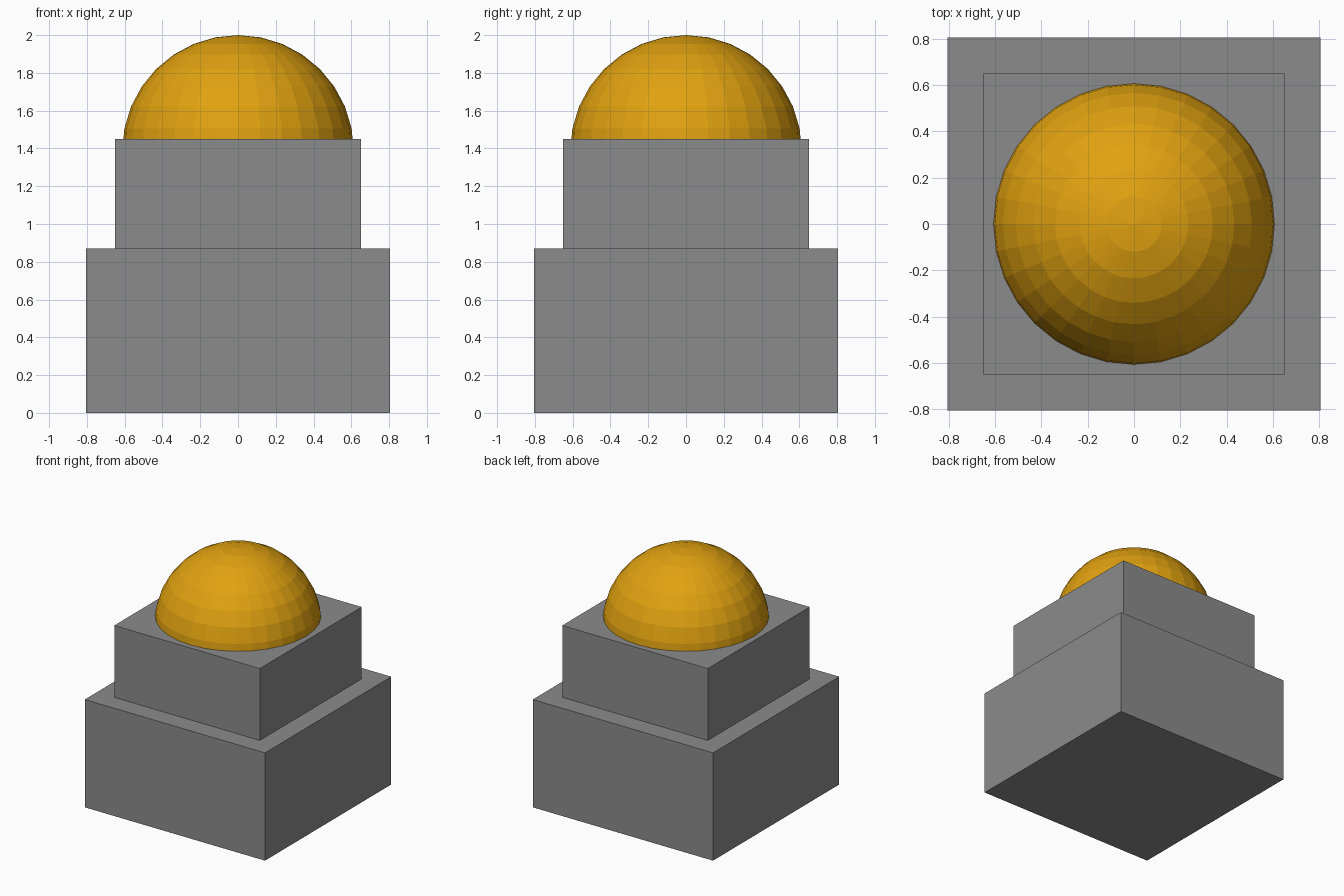
import bpy

# Remove the default cube
default = bpy.data.objects.get("Cube")
if default:
    bpy.data.objects.remove(default, do_unlink=True)


def make_material(name, color):
    mat = bpy.data.materials.new(name)
    mat.use_nodes = True
    mat.diffuse_color = color
    mat.node_tree.nodes["Principled BSDF"].inputs["Base Color"].default_value = color
    return mat


def finish(name, mat):
    obj = bpy.context.object
    obj.name = obj.data.name = name
    obj.data.materials.append(mat)
    return obj


def add_block(name, width, bottom, top, mat):
    bpy.ops.mesh.primitive_cube_add(size=1, location=(0, 0, (bottom + top) / 2))
    obj = finish(name, mat)
    obj.scale = (width, width, top - bottom)
    bpy.ops.object.transform_apply(location=False, rotation=False, scale=True)
    return obj


stone = make_material("grey stone", (0.26, 0.26, 0.26, 1))
gold = make_material("gold", (0.75, 0.36, 0.005, 1))

# Stepped square tower
add_block("base_block", 1.61, 0, 0.87, stone)
add_block("upper_block", 1.30, 0.87, 1.45, stone)

# Faceted dome, a sphere sunk into the upper block
radius = 0.613
bpy.ops.mesh.primitive_uv_sphere_add(segments=32, ring_count=16, radius=radius,
                                     location=(0, 0, 2 - radius))
finish("dome", gold)
